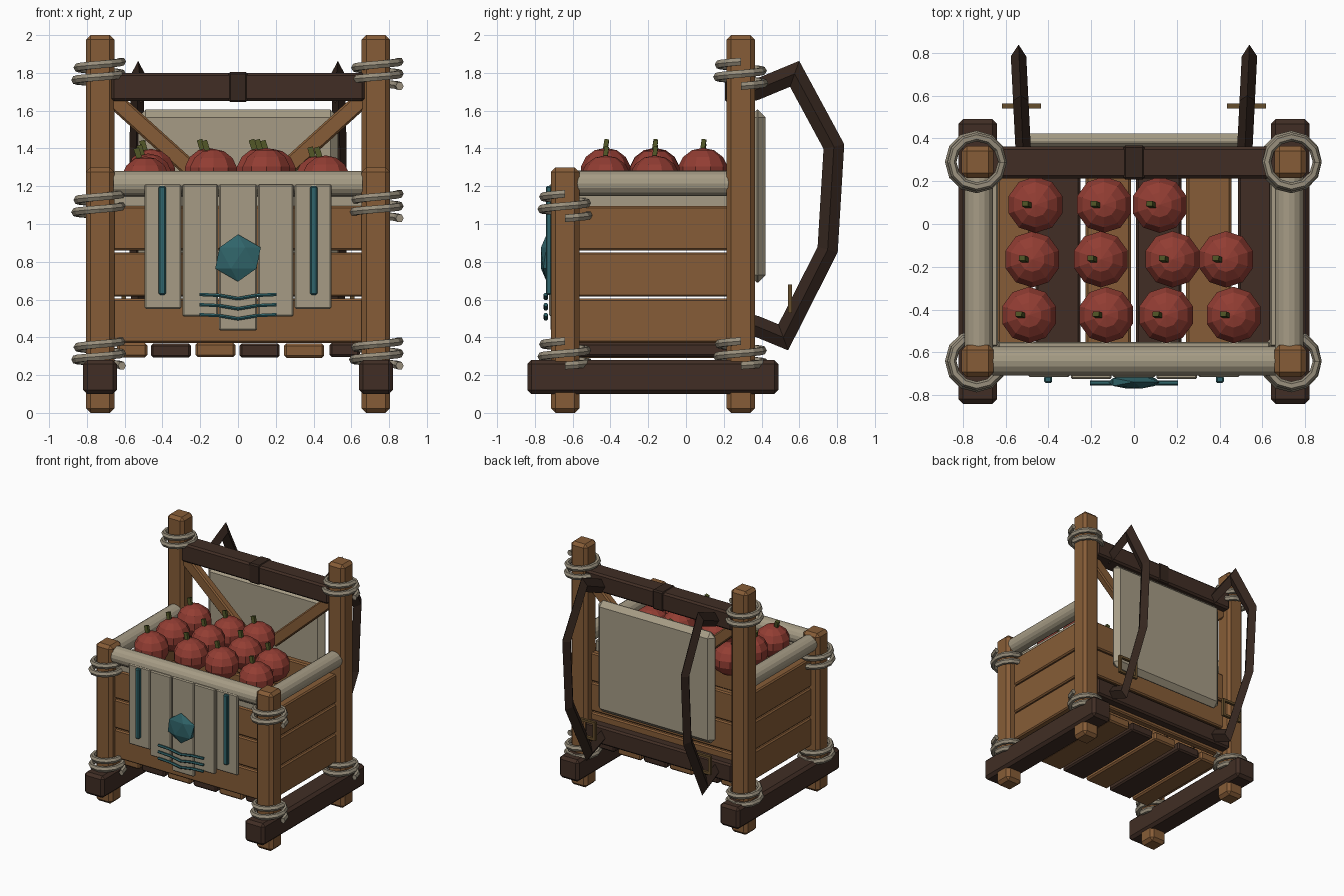
import bpy, bmesh, random
from math import sin, cos, pi, atan2, hypot
from mathutils import Vector, Matrix

if "Cube" in bpy.data.objects:
    bpy.data.objects.remove(bpy.data.objects["Cube"])

random.seed(4)


def mat(name, c):
    m = bpy.data.materials.new(name)
    m.diffuse_color = (*c, 1)
    m.use_nodes = True
    m.node_tree.nodes["Principled BSDF"].inputs["Base Color"].default_value = m.diffuse_color
    return m


WOOD = mat("light_wood", (0.24, 0.108, 0.038))
DARK = mat("dark_wood", (0.052, 0.027, 0.018))
LEATHER = mat("leather", (0.035, 0.019, 0.013))
CLOTH = mat("cloth", (0.38, 0.33, 0.235))
ROPE = mat("rope", (0.31, 0.27, 0.2))
TEAL = mat("teal", (0.03, 0.13, 0.145))
RED = mat("apple_red", (0.29, 0.047, 0.033))
GREEN = mat("stem_green", (0.075, 0.085, 0.018))
BRASS = mat("brass", (0.13, 0.075, 0.025))


def finish(bm, name, m):
    bmesh.ops.recalc_face_normals(bm, faces=bm.faces)
    me = bpy.data.meshes.new(name)
    bm.to_mesh(me)
    bm.free()
    me.materials.append(m)
    ob = bpy.data.objects.new(name, me)
    bpy.context.collection.objects.link(ob)
    return ob


def box(name, x, y, z, m, bevel=0.01, rot=None):
    """Chamfered box from (min, max) ranges, optionally rotated about its centre."""
    bm = bmesh.new()
    bmesh.ops.create_cube(bm, size=1)
    for v in bm.verts:
        v.co = Vector((v.co.x * (x[1] - x[0]), v.co.y * (y[1] - y[0]), v.co.z * (z[1] - z[0])))
    if bevel:
        bmesh.ops.bevel(bm, geom=bm.edges[:], offset=bevel, segments=1, affect='EDGES')
    if rot:
        bm.transform(rot)
    bm.transform(Matrix.Translation((sum(x) / 2, sum(y) / 2, sum(z) / 2)))
    return finish(bm, name, m)


def sweep(name, rings, m):
    """Skin a list of point rings and cap both ends."""
    bm = bmesh.new()
    vs = [[bm.verts.new(p) for p in r] for r in rings]
    n = len(vs[0])
    for a, b in zip(vs, vs[1:]):
        for i in range(n):
            bm.faces.new((a[i], a[(i + 1) % n], b[(i + 1) % n], b[i]))
    bm.faces.new(vs[0])
    bm.faces.new(vs[-1][::-1])
    return finish(bm, name, m)


def roll(name, centre, length, r, axis):
    bm = bmesh.new()
    bmesh.ops.create_cone(bm, cap_ends=True, segments=16, radius1=r, radius2=r, depth=length)
    bm.transform(Matrix.Translation(centre) @ Matrix.Rotation(pi / 2, 4, axis))
    return finish(bm, name, CLOTH)


def rope(name, cx, cy, cz):
    """Two-turn helical lashing with a square section."""
    rings = []
    for i in range(25):
        a = 4 * pi * i / 24
        r = 0.121 + 0.006 * sin(a * 0.5)
        h = -0.07 + 0.13 * i / 24
        rings.append([(cx + (r + 0.021 * cos(t)) * cos(a), cy + (r + 0.021 * cos(t)) * sin(a),
                       cz + h + 0.023 * sin(t)) for t in [k * pi / 3 for k in range(6)]])
    sweep(name, rings, ROPE)


BACK, FRONT = 0.29, -0.64

# Posts, skids, lashings and side walls, both sides
for s, side in ((-1, "left"), (1, "right")):
    def xr(a, b):
        return tuple(sorted((s * a, s * b)))
    box(f"back_post_{side}", xr(0.655, 0.805), (BACK - 0.075, BACK + 0.075), (0, 2), WOOD, 0.024)
    box(f"front_post_{side}", xr(0.655, 0.805), (FRONT - 0.075, FRONT + 0.075), (0, 1.3), WOOD, 0.024)
    box(f"skid_{side}", xr(0.64, 0.82), (-0.84, 0.49), (0.1, 0.28), DARK, 0.022)
    for nm, y, z in (("back_low", BACK, 0.32), ("back_top", BACK, 1.8),
                     ("front_low", FRONT, 0.32), ("front_top", FRONT, 1.1)):
        rope(f"rope_{nm}_{side}", s * 0.735, y, z)
    for i in range(3):
        z = 0.37 + i * 0.245
        box(f"side_plank_{side}_{i}", xr(0.67, 0.74), (-0.6, 0.25), (z, z + 0.235), WOOD)
    box(f"side_liner_{side}", xr(0.635, 0.67), (-0.57, 0.22), (1.04, 1.17), CLOTH, 0.006)
    roll(f"side_roll_{side}", (s * 0.725, -0.175, 1.215), 0.84, 0.067, 'X')

    # Diagonal brace under the top beam
    a, b = Vector((s * 0.66, 0, 1.66)), Vector((s * 0.14, 0, 1.19))
    c, d = (a + b) / 2, b - a
    L = hypot(d.x, d.z)
    box(f"brace_{side}", (c.x - L / 2, c.x + L / 2), (0.235, 0.3), (c.z - 0.045, c.z + 0.045),
        WOOD, 0.01, Matrix.Rotation(-atan2(d.z, d.x), 4, 'Y'))

    # Shoulder strap: diamond section swept along a bent path
    path = [Vector(p) for p in ((0.3, 1.69), (0.37, 1.71), (0.575, 1.795), (0.783, 1.41),
                                (0.75, 0.865), (0.515, 0.4), (0.37, 0.46), (0.3, 0.48))]
    rings = []
    for i, p in enumerate(path):
        t0 = (p - path[max(i - 1, 0)]).normalized()
        t1 = (path[min(i + 1, len(path) - 1)] - p).normalized()
        t = (t0 + t1).normalized()
        n = Vector((-t.y, t.x)) * (0.054 / max(0.6, t.dot(t1 if t1.length else t0)))
        x = s * (0.515 + 0.05 * (p.x - 0.3))
        rings.append([(x, p.x + n.x, p.y + n.y), (x + 0.036, p.x, p.y),
                      (x, p.x - n.x, p.y - n.y), (x - 0.036, p.x, p.y)])
    sweep(f"shoulder_strap_{side}", rings, LEATHER)

    # Strap buckle frame
    for k in (-1, 1):
        xc, zc = s * 0.525 + k * 0.08, 0.605 + k * 0.066
        box(f"buckle_upright_{side}_{k}", (xc - 0.011, xc + 0.011), (0.54, 0.562), (0.53, 0.68), BRASS, 0)
        box(f"buckle_bar_{side}_{k}", (s * 0.525 - 0.09, s * 0.525 + 0.09), (0.54, 0.562),
            (zc - 0.01, zc + 0.01), BRASS, 0)

    # Trim bar on the banner
    box(f"banner_trim_{side}", xr(0.382, 0.42), (-0.742, -0.71), (0.625, 1.2), TEAL, 0.007)

# Front and back planks
for i in range(3):
    z = 0.37 + i * 0.245
    box(f"front_plank_{i}", (-0.67, 0.67), (-0.66, -0.59), (z, z + 0.235), WOOD)
    box(f"back_plank_{i}", (-0.67, 0.67), (0.23, 0.29), (z, z + 0.235), WOOD)
box("front_liner", (-0.635, 0.635), (-0.59, -0.55), (1.04, 1.17), CLOTH, 0.006)
box("front_upper_cloth", (-0.66, 0.66), (-0.65, -0.59), (1.09, 1.17), CLOTH, 0.006)
roll("front_roll", (0, -0.64, 1.212), 1.32, 0.068, 'Y')

# Floor slats
for i, x in enumerate((-0.56, -0.355, -0.12, 0.115, 0.35, 0.565)):
    w = 0.08 if i in (0, 5) else 0.106
    dz = random.uniform(-0.006, 0.006)
    box(f"floor_slat_{i}", (x - w, x + w), (-0.6, 0.24), (0.297 + dz, 0.372 + dz),
        DARK if i % 2 else WOOD, 0.012)

# Back frame beams and back pad
box("top_beam", (-0.67, 0.67), (0.212, 0.362), (1.65, 1.8), DARK, 0.014)
box("low_beam", (-0.67, 0.67), (0.25, 0.362), (0.4, 0.55), DARK, 0.014)
box("beam_wrap", (-0.05, 0.05), (0.207, 0.367), (1.645, 1.805), LEATHER, 0.01)
box("back_pad", (-0.53, 0.53), (0.335, 0.422), (0.69, 1.605), CLOTH, 0.04)

# Front banner strips
for x0, x1, bottom, y in ((-0.495, -0.3, 0.55, -0.715), (-0.295, -0.105, 0.51, -0.725),
                          (-0.1, 0.1, 0.435, -0.718), (0.105, 0.295, 0.51, -0.725),
                          (0.3, 0.495, 0.55, -0.715)):
    box("banner_strip", (x0, x1), (y, y + 0.03), (bottom, 1.21), CLOTH, 0.008)

# Faceted gem
bm = bmesh.new()
bmesh.ops.create_icosphere(bm, subdivisions=1, radius=1)
bm.transform(Matrix.Translation((0, -0.738, 0.82)) @ Matrix.Diagonal((0.135, 0.035, 0.125, 1)))
finish(bm, "gem", TEAL)

# Chevron lines below the gem
for i, z in enumerate((0.627, 0.573, 0.52)):
    rings = [[(x, -0.742 + 0.012 * cos(t), zz + 0.01 * sin(t)) for t in [k * pi / 3 for k in range(6)]]
             for x, zz in ((-0.205, z), (-0.1, z - 0.005), (0, z - 0.022), (0.1, z - 0.005), (0.205, z))]
    sweep(f"chevron_{i}", rings, TEAL)

# Apples with stems
apples = ((-0.46, 0.09, 1.27), (-0.14, 0.09, 1.25), (0.12, 0.09, 1.275), (-0.475, -0.165, 1.245),
          (-0.155, -0.165, 1.275), (0.18, -0.165, 1.27), (0.43, -0.165, 1.235),
          (-0.49, -0.425, 1.23), (-0.13, -0.425, 1.27), (0.15, -0.425, 1.275), (0.465, -0.425, 1.235))
for i, (x, y, z) in enumerate(apples):
    bm = bmesh.new()
    bmesh.ops.create_uvsphere(bm, u_segments=10, v_segments=7, radius=0.135)
    bm.transform(Matrix.Translation((x, y, z)) @ Matrix.Diagonal((1, 1, 0.95, 1)))
    finish(bm, f"apple_{i}", RED)
    box(f"apple_stem_{i}", (x - 0.053, x - 0.023), (y - 0.012, y + 0.012), (z + 0.1, z + 0.172), GREEN, 0,
        Matrix.Rotation(-0.3, 4, 'Y') @ Matrix.Rotation(-0.15, 4, 'X'))
